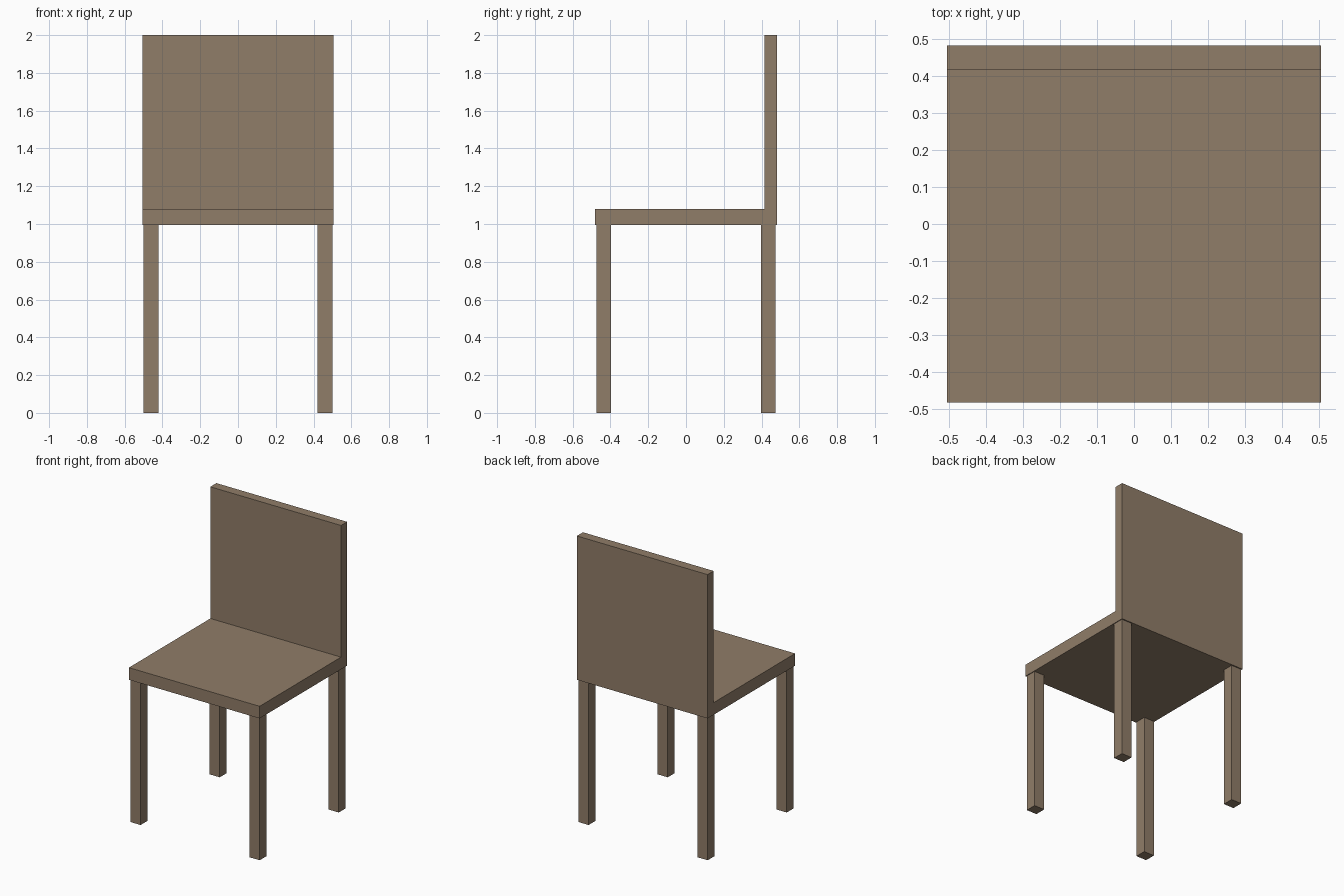
import bpy
import bmesh

cube = bpy.data.objects.get("Cube")
if cube:
    bpy.data.objects.remove(cube, do_unlink=True)

wood = bpy.data.materials.new("brown_wood")
wood.use_nodes = True
colour = (0.28, 0.205, 0.14, 1)
wood.diffuse_color = colour
wood.node_tree.nodes["Principled BSDF"].inputs["Base Color"].default_value = colour


def extrude_profile(name, profile, axis, start, end):
    """Extrude a closed 2D outline along x (outline in y, z) or z (outline in x, y)."""
    bm = bmesh.new()
    place = (lambda a, b: (start, a, b)) if axis == "x" else (lambda a, b: (a, b, start))
    shift = (end - start, 0, 0) if axis == "x" else (0, 0, end - start)
    face = bm.faces.new([bm.verts.new(place(a, b)) for a, b in profile])
    result = bmesh.ops.extrude_face_region(bm, geom=[face], use_keep_orig=True)
    moved = [g for g in result["geom"] if isinstance(g, bmesh.types.BMVert)]
    bmesh.ops.translate(bm, verts=moved, vec=shift)
    bmesh.ops.recalc_face_normals(bm, faces=bm.faces)
    mesh = bpy.data.meshes.new(name)
    bm.to_mesh(mesh)
    bm.free()
    mesh.materials.append(wood)
    obj = bpy.data.objects.new(name, mesh)
    bpy.context.collection.objects.link(obj)
    return obj


# Seat and upright back as one L-shaped board
half_width, half_depth = 0.505, 0.483
seat_bottom, seat_top, back_front = 0.995, 1.08, 0.416
extrude_profile("seat_and_back", [
    (-half_depth, seat_bottom), (half_depth, seat_bottom), (half_depth, 2),
    (back_front, 2), (back_front, seat_top), (-half_depth, seat_top),
], "x", -half_width, half_width)

# Four square legs, set slightly in from the seat edges
for side, sx in (("right", -1), ("left", 1)):
    for end, sy in (("front", -1), ("back", 1)):
        x0, x1 = sx * 0.42, sx * 0.5
        y0, y1 = sy * 0.398, sy * 0.475
        extrude_profile(f"{end}_{side}_leg",
                        [(x0, y0), (x1, y0), (x1, y1), (x0, y1)],
                        "z", 0, seat_bottom)
